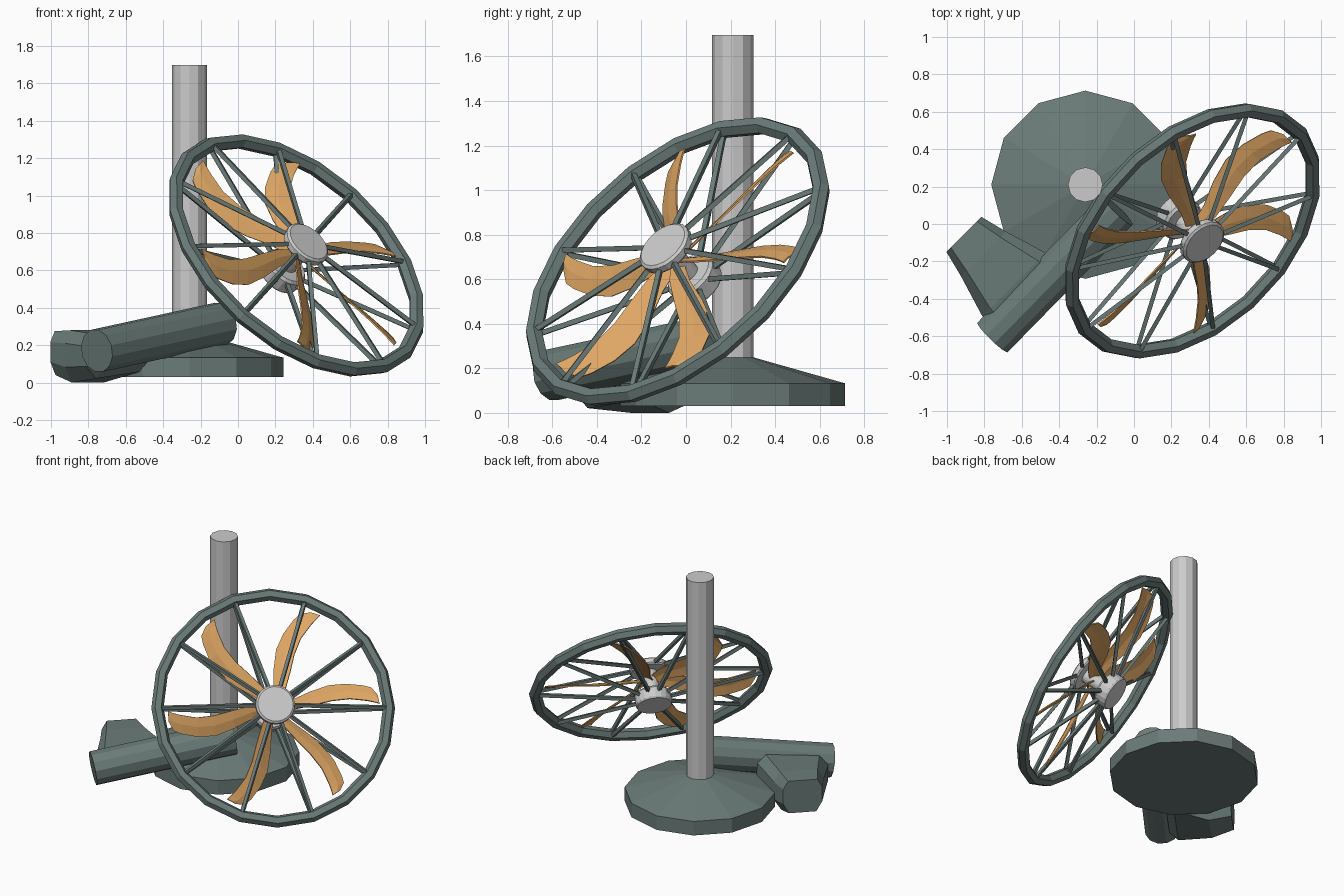
import bpy, bmesh
from math import pi, sin, cos, radians
from mathutils import Vector

if "Cube" in bpy.data.objects:
    bpy.data.objects.remove(bpy.data.objects["Cube"])


def material(name, rgb):
    m = bpy.data.materials.new(name)
    m.diffuse_color = (*rgb, 1)
    m.use_nodes = True
    m.node_tree.nodes["Principled BSDF"].inputs["Base Color"].default_value = m.diffuse_color
    return m


TEAL = material("slate_green", (0.145, 0.2, 0.19))
WOOD = material("warm_tan", (0.75, 0.39, 0.13))


def add_object(name, verts, faces, mat=None):
    mesh = bpy.data.meshes.new(name)
    mesh.from_pydata([tuple(v) for v in verts], [], faces)
    bm = bmesh.new()
    bm.from_mesh(mesh)
    bmesh.ops.recalc_face_normals(bm, faces=bm.faces)
    bm.to_mesh(mesh)
    bm.free()
    ob = bpy.data.objects.new(name, mesh)
    bpy.context.collection.objects.link(ob)
    if mat:
        mesh.materials.append(mat)
    return ob


def loft(name, rings, mat=None):
    """Skin a stack of equal-sized rings and cap both ends."""
    n = len(rings[0])
    verts = [v for r in rings for v in r]
    faces = [(k * n + i, k * n + (i + 1) % n, (k + 1) * n + (i + 1) % n, (k + 1) * n + i)
             for k in range(len(rings) - 1) for i in range(n)]
    faces += [tuple(range(n)), tuple(range(len(verts) - n, len(verts)))]
    return add_object(name, verts, faces, mat)


def ring(center, a, b, n, phase=0.0):
    """Polygon around center spanned by the half-axis vectors a and b."""
    return [center + a * cos(phase + 2 * pi * i / n) + b * sin(phase + 2 * pi * i / n)
            for i in range(n)]


def rod(name, p, q, r, n, mat=None, phase=0.0):
    d = (q - p).normalized()
    side = d.cross(Vector((0, 0, 1)))
    side = side.normalized() if side.length > 1e-4 else Vector((1, 0, 0))
    up = side.cross(d)
    return loft(name, [ring(c, side * r, up * r, n, phase) for c in (p, q)], mat)


X, Y, Z = Vector((1, 0, 0)), Vector((0, 1, 0)), Vector((0, 0, 1))

# Stand: twelve-sided foot with sloping top, and the pole
foot = Vector((-0.26, 0.21, 0))
loft("stand_base", [ring(foot + Z * z, X * r, Y * r, 12)
                    for r, z in ((0.503, 0.03), (0.503, 0.133), (0.09, 0.25))], TEAL)
rod("stand_pole", foot + Z * 0.15, foot + Z * 1.697, 0.093, 12)

# Slanted pipe lying in front of the pole
rod("lower_pipe", Vector((-0.755, -0.605, 0.17)), Vector((-0.09, 0.075, 0.315)),
    0.117, 12, TEAL, pi / 12)

# Flared box-like side branch: inward distance, half width, bottom, top
w = Vector((0.707, 0.707, 0))
inward = Vector((0.707, -0.707, 0))
end = Vector((-0.91, -0.055, 0))
branch = []
for d, hw, lo, hi in ((0, 0.132, 0.04, 0.275), (0.15, 0.17, 0.0, 0.28),
                      (0.38, 0.24, 0.04, 0.28), (0.44, 0.24, 0.1, 0.27)):
    tilt = 0.22 if d > 0.3 else 0.0     # follow the slope of the pipe
    h = hi - lo
    outline = ((1, 0.3), (1, 0.75), (0.75, 1), (-0.75, 1), (-1, 0.75), (-1, 0.3),
               (-0.7, 0), (0.7, 0))
    branch.append([end + inward * d + w * (hw * a) + Z * (lo + h * b + tilt * 0.5 * hw * a)
                   for a, b in outline])
loft("pipe_branch", branch, TEAL)

# Fan frame: u right, v up, n along the tilted axis
N = Vector((0.55, -0.56, 0.62)).normalized()
U = Vector((-N.y, N.x, 0)).normalized()
V = N.cross(U)
C = Vector((0.312, -0.037, 0.68))
PHASE = radians(32)


def fan(r, ang, c):
    return C + (U * cos(ang) + V * sin(ang)) * r + N * c


# Guard ring
SEG, SIDES = 20, 6
verts, faces = [], []
for i in range(SEG):
    ang = PHASE + 2 * pi * i / SEG
    for j in range(SIDES):
        t = 2 * pi * j / SIDES
        verts.append(fan(0.778 + 0.041 * cos(t), ang, 0.041 * sin(t)))
        i2, j2 = (i + 1) % SEG, (j + 1) % SIDES
        faces.append((i * SIDES + j, i2 * SIDES + j, i2 * SIDES + j2, i * SIDES + j2))
add_object("guard_ring", verts, faces, TEAL)

# Front cap, rear motor and shaft
for name, r, stations in (
        ("front_cap", 0.132, ((0.94, 0.07), (1, 0.08), (1, 0.11), (0.9, 0.12))),
        ("rear_motor", 0.122, ((0.9, -0.085), (1, -0.1), (1, -0.17), (0.95, -0.18))),
        ("fan_shaft", 0.05, ((1, -0.09), (1, 0.08)))):
    loft(name, [ring(C + N * c, U * r * k, V * r * k, 20) for k, c in stations])

# Front and rear guard spokes
for i in range(10):
    ang = PHASE + 2 * pi * i / 10
    for side, c_in, c_out in (("front", 0.09, 0.012), ("rear", -0.12, -0.012)):
        rod(f"{side}_spoke_{i + 1}", fan(0.1, ang, c_in), fan(0.775, ang, c_out),
            0.016, 4, TEAL, pi / 4)

# Six twisted blades: radius, trailing offset, leading offset, pitch
stations = ((0.04, -0.025, 0.03, -45), (0.14, -0.03, 0.05, -42), (0.27, -0.015, 0.1, -38),
            (0.4, 0.005, 0.135, -34), (0.52, 0.005, 0.13, -31), (0.63, -0.025, 0.1, -28),
            (0.68, -0.045, 0.075, -26), (0.71, -0.06, 0.01, -25))
for k in range(6):
    ang = radians(2.5 + 60 * k)
    rad = U * cos(ang) + V * sin(ang)
    tan = V * cos(ang) - U * sin(ang)
    verts, faces = [], []
    for r, lo, hi, pitch in stations:
        for f in (0, 0.5, 1):
            o = lo + (hi - lo) * f
            rise = (o - 0.03) * sin(radians(pitch)) - 0.015 + (0.006 if f == 0.5 else 0)
            verts.append(C + rad * r + tan * o * 0.93 + N * rise)
    for i in range(len(stations) - 1):
        for j in range(2):
            a = i * 3 + j
            faces.append((a, a + 3, a + 4, a + 1))
    blade = add_object(f"fan_blade_{k + 1}", verts, faces, WOOD)
    thick = blade.modifiers.new("thickness", "SOLIDIFY")
    thick.thickness = 0.008
    thick.offset = 0
